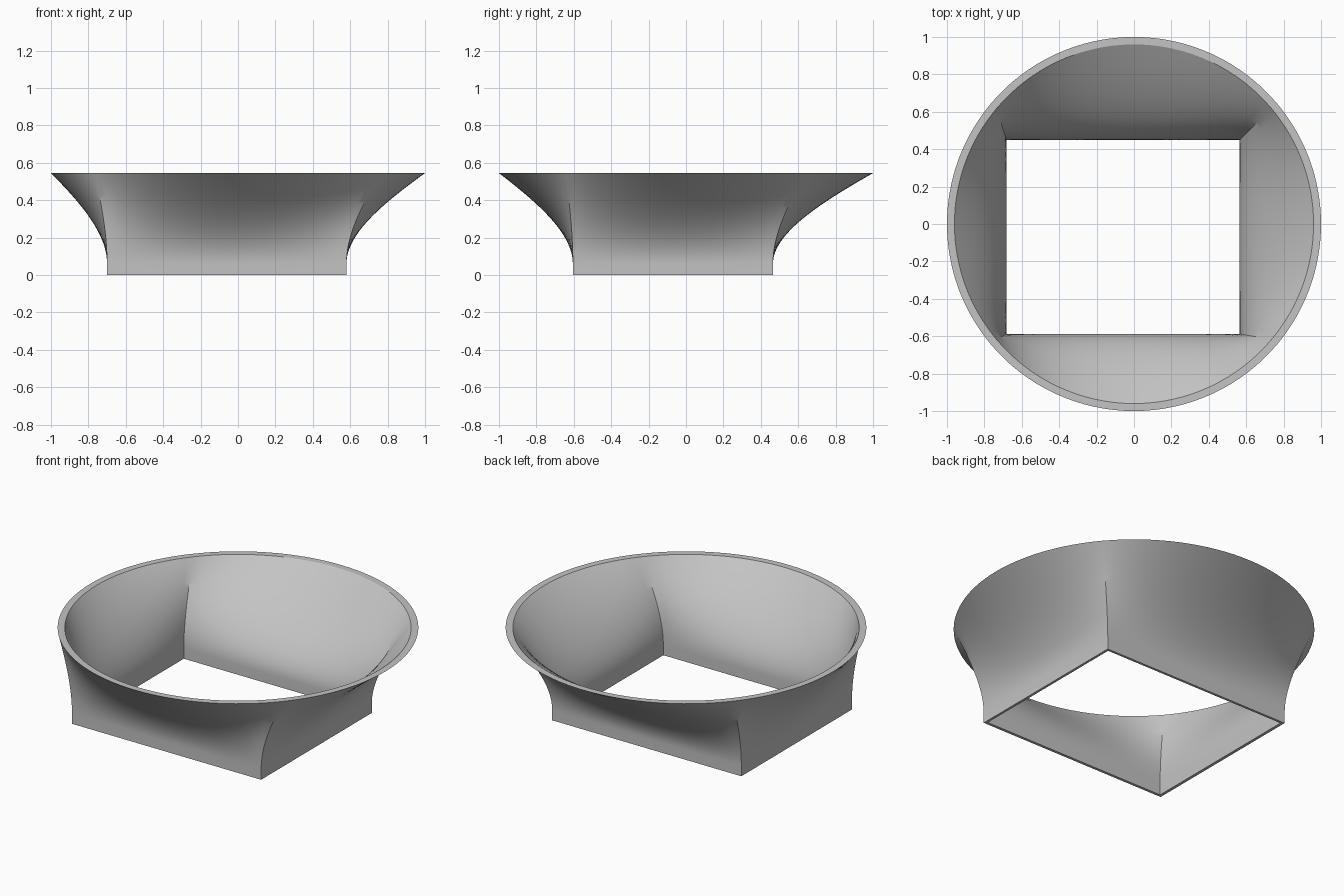
import bpy
import bmesh
import math
from mathutils import Vector

HEIGHT = 0.545      # overall height
COLLAR = 0.06       # straight part at the foot
STEPS = 24          # rows in the flared part
SIDE = 32           # segments along each side of the rectangle
CORNER = math.radians(40)   # circle angle that meets each corner

cube = bpy.data.objects.get("Cube")
if cube:
    bpy.data.objects.remove(cube, do_unlink=True)

grey = bpy.data.materials.new("plain grey")
grey.use_nodes = True
colour = (0.55, 0.55, 0.55, 1)
grey.diffuse_color = colour
grey.node_tree.nodes["Principled BSDF"].inputs["Base Color"].default_value = colour


def outlines(x0, x1, y0, y1, radius):
    """Matching points on the rectangle and on the circle, anticlockwise."""
    corners = [Vector(p) for p in ((x1, y0), (x1, y1), (x0, y1), (x0, y0))]
    angles = [-CORNER, CORNER, math.pi - CORNER, math.pi + CORNER,
              2 * math.pi - CORNER]
    pairs = []
    for side in range(4):
        for i in range(SIDE):
            f = i / SIDE
            base = corners[side].lerp(corners[(side + 1) % 4], f)
            a = angles[side] + (angles[side + 1] - angles[side]) * f
            pairs.append((base, Vector((math.cos(a), math.sin(a))) * radius))
    return pairs


def wall_rings(bm, pairs):
    """Rings from the rectangular foot up to the round rim."""
    rings = [[bm.verts.new((*base, 0)) for base, _ in pairs]]
    for row in range(STEPS + 1):
        t = row / STEPS
        flare = 1.4 * t ** 2 - 0.4 * t ** 3
        z = COLLAR + (HEIGHT - COLLAR) * t
        rings.append([bm.verts.new((*base.lerp(rim, flare), z))
                      for base, rim in pairs])
    return rings


# Outer wall, rim, inner wall and foot edge form one closed shell
bm = bmesh.new()
outer = wall_rings(bm, outlines(-0.70, 0.58, -0.605, 0.465, 1.0))
inner = wall_rings(bm, outlines(-0.682, 0.565, -0.588, 0.45, 0.96))
loop = outer + inner[::-1]
for k, ring in enumerate(loop):
    above = loop[(k + 1) % len(loop)]
    for i in range(len(ring)):
        j = (i + 1) % len(ring)
        bm.faces.new((ring[i], ring[j], above[j], above[i]))
bmesh.ops.recalc_face_normals(bm, faces=bm.faces)

mesh = bpy.data.meshes.new("square_to_round_funnel")
bm.to_mesh(mesh)
bm.free()
mesh.materials.append(grey)
funnel = bpy.data.objects.new("square_to_round_funnel", mesh)
bpy.context.collection.objects.link(funnel)

bpy.ops.object.select_all(action="DESELECT")
funnel.select_set(True)
bpy.context.view_layer.objects.active = funnel
bpy.ops.object.shade_smooth_by_angle(angle=math.radians(30))
